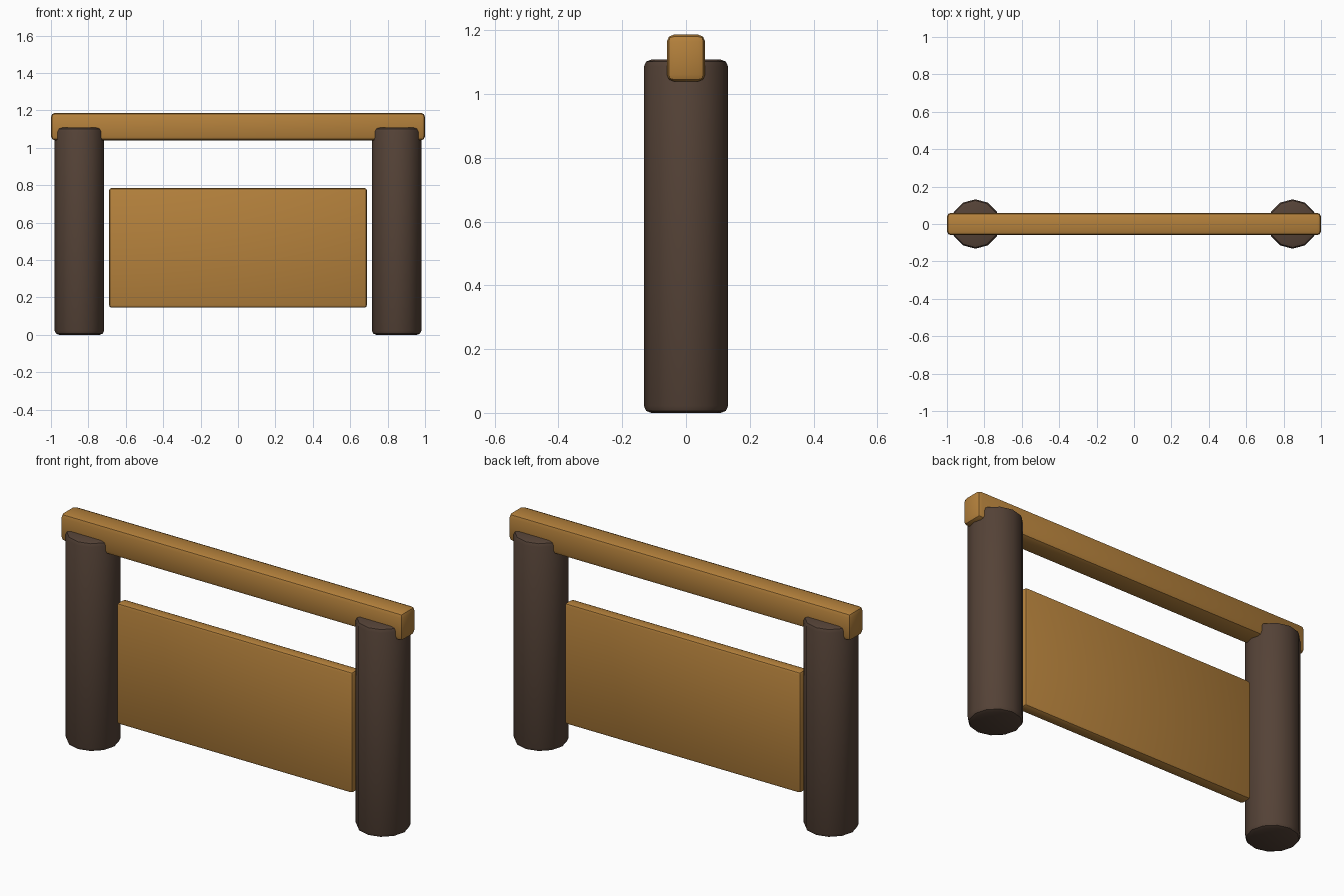
import bpy
from math import radians

if "Cube" in bpy.data.objects:
    bpy.data.objects.remove(bpy.data.objects["Cube"])


def material(name, color):
    mat = bpy.data.materials.new(name)
    mat.diffuse_color = color
    mat.use_nodes = True
    mat.node_tree.nodes["Principled BSDF"].inputs["Base Color"].default_value = mat.diffuse_color
    return mat


dark_wood = material("dark_wood", (0.09, 0.055, 0.038, 1))
light_wood = material("light_wood", (0.46, 0.22, 0.045, 1))


def finish(name, mat, bevel):
    """Name, colour, round the edges and smooth the active object."""
    obj = bpy.context.object
    obj.name = name
    obj.data.materials.append(mat)
    mod = obj.modifiers.new("rounded_edges", 'BEVEL')
    mod.width = bevel
    mod.segments = 2
    mod.limit_method = 'ANGLE'
    mod.angle_limit = radians(40)
    bpy.ops.object.modifier_apply(modifier=mod.name)
    bpy.ops.object.shade_smooth_by_angle(angle=radians(35))
    return obj


def board(name, size, z, bevel):
    bpy.ops.mesh.primitive_cube_add(size=1, location=(0, 0, z))
    bpy.context.object.scale = size
    bpy.ops.object.transform_apply(location=False, rotation=False, scale=True)
    return finish(name, light_wood, bevel)


# Two twelve-sided log posts
for side, x in (("left", -0.848), ("right", 0.848)):
    bpy.ops.mesh.primitive_cylinder_add(vertices=12, radius=0.132, depth=1.108,
                                        location=(x, 0, 0.554))
    finish(side + "_post", dark_wood, 0.022)

# Top rail let into the posts
board("top_rail", (2.0, 0.12, 0.147), 1.113, 0.022)

# Panel hanging between the posts
board("panel", (1.38, 0.065, 0.64), 0.465, 0.015)
